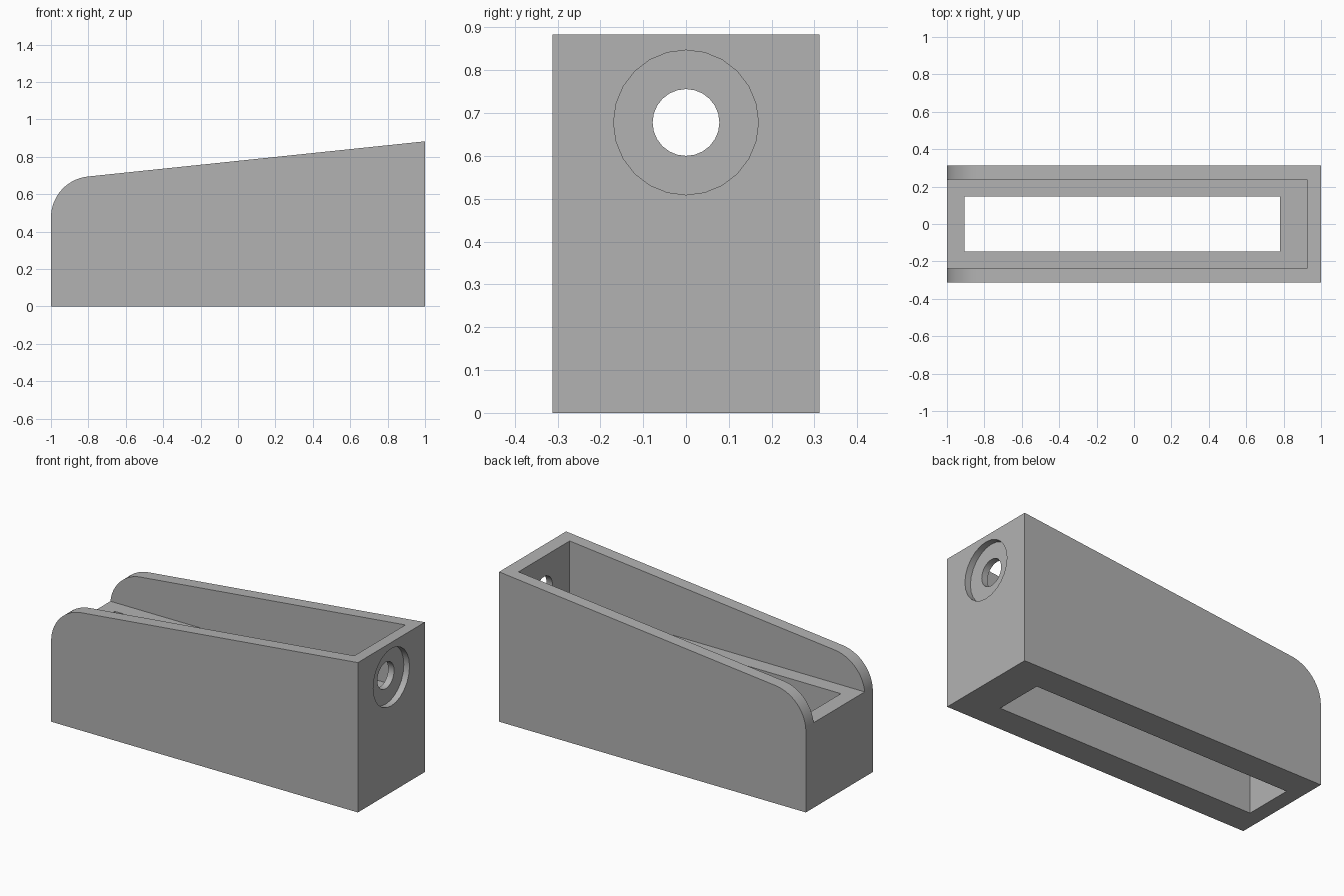
import bpy
import bmesh
from math import atan, cos, sin, pi, radians
from mathutils import Matrix, Vector

cube = bpy.data.objects.get("Cube")
if cube:
    bpy.data.objects.remove(cube, do_unlink=True)

grey = bpy.data.materials.new("plain grey")
grey.use_nodes = True
colour = (0.448, 0.448, 0.448, 1)
grey.diffuse_color = colour
grey.node_tree.nodes["Principled BSDF"].inputs["Base Color"].default_value = colour

HALF_WIDTH = 0.312
END_HEIGHT = 0.883
LEDGE = 0.5
SLOPE = 0.1044
FILLET = 0.22
BORE_Z = 0.678


def make_object(name, bm):
    bmesh.ops.recalc_face_normals(bm, faces=bm.faces)
    mesh = bpy.data.meshes.new(name)
    bm.to_mesh(mesh)
    bm.free()
    mesh.materials.append(grey)
    obj = bpy.data.objects.new(name, mesh)
    bpy.context.collection.objects.link(obj)
    return obj


def box(name, low, high):
    low, high = Vector(low), Vector(high)
    bm = bmesh.new()
    bmesh.ops.create_cube(bm, size=1, matrix=Matrix.Translation((low + high) / 2)
                          @ Matrix.Diagonal((high - low).to_4d()))
    return make_object(name, bm)


def bore(name, radius, x0, x1):
    bm = bmesh.new()
    place = Matrix.Translation(((x0 + x1) / 2, 0, BORE_Z)) @ Matrix.Rotation(pi / 2, 4, "Y")
    bmesh.ops.create_cone(bm, cap_ends=True, segments=24, radius1=radius,
                          radius2=radius, depth=x1 - x0, matrix=place)
    return make_object(name, bm)


# Body: sloped side profile with one rounded corner, extruded across the width
tilt = atan(SLOPE)
low_top = END_HEIGHT - 2 * SLOPE
centre_x = -1 + FILLET
centre_z = low_top + SLOPE * FILLET - FILLET / cos(tilt)
profile = [(-1, 0), (1, 0), (1, END_HEIGHT)]
steps = 14
for i in range(steps + 1):
    a = pi / 2 + tilt + (pi / 2 - tilt) * i / steps
    profile.append((centre_x + FILLET * cos(a), centre_z + FILLET * sin(a)))

bm = bmesh.new()
side = bm.faces.new([bm.verts.new((x, -HALF_WIDTH, z)) for x, z in profile])
result = bmesh.ops.extrude_face_region(bm, geom=[side])
bmesh.ops.translate(bm, vec=(0, 2 * HALF_WIDTH, 0),
                    verts=[v for v in result["geom"] if isinstance(v, bmesh.types.BMVert)])
body = make_object("sloped_housing", bm)

# Openings: upper channel, slot through the base, stepped bore in the tall end
cutters = [
    box("channel_cutter", (-1.2, -0.238, LEDGE), (0.925, 0.238, 1.2)),
    box("slot_cutter", (-0.907, -0.147, -0.2), (0.78, 0.147, 0.7)),
    bore("counterbore_cutter", 0.169, 0.963, 1.2),
    bore("through_hole_cutter", 0.078, 0.85, 1.1),
]
bpy.context.view_layer.objects.active = body
for cutter in cutters:
    mod = body.modifiers.new(cutter.name, "BOOLEAN")
    mod.operation = "DIFFERENCE"
    mod.solver = "EXACT"
    mod.object = cutter
    bpy.ops.object.modifier_apply(modifier=mod.name)
    bpy.data.objects.remove(cutter, do_unlink=True)

# Smooth the rounded corner and bores, keep the edges sharp
for obj in bpy.context.selected_objects:
    obj.select_set(False)
body.select_set(True)
bpy.ops.object.shade_smooth_by_angle(angle=radians(30))
